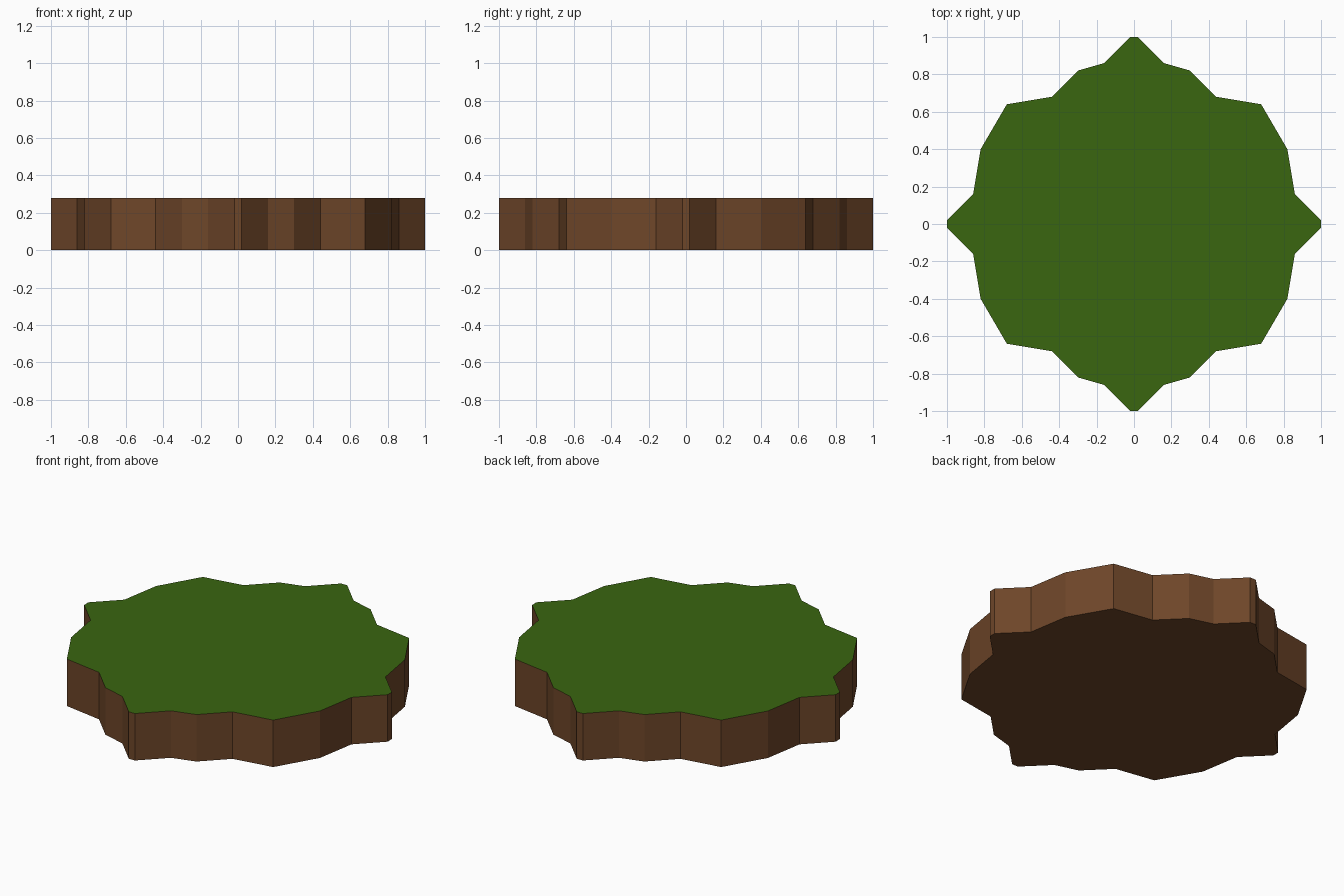
import bpy, bmesh

if "Cube" in bpy.data.objects:
    bpy.data.objects.remove(bpy.data.objects["Cube"])

HEIGHT = 0.28

def material(name, rgb):
    m = bpy.data.materials.new(name)
    m.diffuse_color = (*rgb, 1.0)
    m.use_nodes = True
    m.node_tree.nodes["Principled BSDF"].inputs["Base Color"].default_value = m.diffuse_color
    return m

# One quarter of the jagged outline, mirrored into a full loop
quarter = [(1.0, 0.02), (0.86, 0.16), (0.82, 0.40), (0.68, 0.64),
           (0.44, 0.68), (0.30, 0.82), (0.16, 0.86), (0.02, 1.0)]
half = quarter + [(-x, y) for x, y in reversed(quarter)]
outline = half + [(-x, -y) for x, y in half]

# Ground slab: outline extruded upward
bm = bmesh.new()
base = bm.faces.new([bm.verts.new((x, y, 0)) for x, y in outline])
ext = bmesh.ops.extrude_face_region(bm, geom=[base], use_keep_orig=True)
top = [v for v in ext["geom"] if isinstance(v, bmesh.types.BMVert)]
bmesh.ops.translate(bm, verts=top, vec=(0, 0, HEIGHT))
bmesh.ops.recalc_face_normals(bm, faces=bm.faces)

# Grass on the top face, soil everywhere else
for f in bm.faces:
    f.material_index = 1 if f.normal.z > 0.5 else 0

mesh = bpy.data.meshes.new("ground_slab")
bm.to_mesh(mesh)
bm.free()
mesh.materials.append(material("soil brown", (0.155, 0.061, 0.022)))
mesh.materials.append(material("grass green", (0.042, 0.133, 0.005)))
bpy.context.collection.objects.link(bpy.data.objects.new("ground_slab", mesh))
